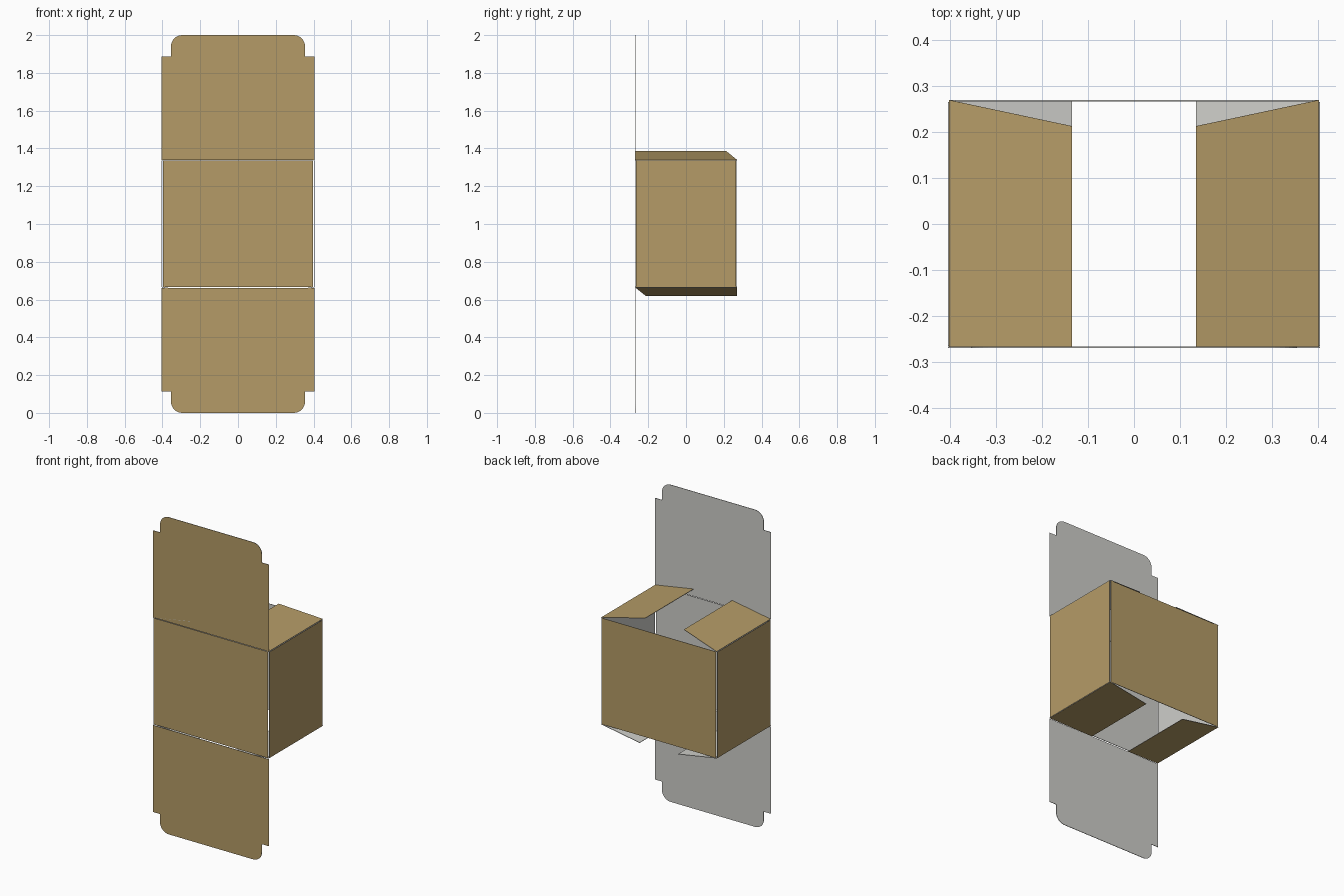
import bpy, bmesh, math
from mathutils import Vector

if "Cube" in bpy.data.objects:
    bpy.data.objects.remove(bpy.data.objects["Cube"])


def material(name, rgb):
    m = bpy.data.materials.new(name)
    m.diffuse_color = (*rgb, 1)
    m.use_nodes = True
    m.node_tree.nodes["Principled BSDF"].inputs["Base Color"].default_value = m.diffuse_color
    return m


KRAFT = material("kraft_brown", (0.46, 0.33, 0.135))
LINER = material("grey_white_liner", (0.62, 0.62, 0.59))
W, D, Z0, Z1, T, G = 0.405, 0.27, 0.665, 1.337, 0.003, 0.004


def panel(name, outline, origin, u, v):
    """Thin card: outline in the u/v plane, brown on the u x v side, liner elsewhere."""
    o, u, v = Vector(origin), Vector(u).normalized(), Vector(v).normalized()
    n = u.cross(v)
    bm = bmesh.new()
    outer = [bm.verts.new(o + u * a + v * b) for a, b in outline]
    inner = [bm.verts.new(p.co - n * T) for p in outer]
    bm.faces.new(outer)
    bm.faces.new(inner[::-1])
    k = len(outer)
    for i in range(k):
        j = (i + 1) % k
        bm.faces.new((outer[i], inner[i], inner[j], outer[j]))
    bmesh.ops.recalc_face_normals(bm, faces=bm.faces)
    for f in bm.faces:
        f.material_index = 0 if f.normal.dot(n) > 0.9 else 1
    me = bpy.data.meshes.new(name)
    bm.to_mesh(me)
    bm.free()
    me.materials.append(KRAFT)
    me.materials.append(LINER)
    ob = bpy.data.objects.new(name, me)
    bpy.context.collection.objects.link(ob)


def rect(a0, a1, b0, b1):
    return [(a0, b0), (a1, b0), (a1, b1), (a0, b1)]


# Four walls, with thin crease gaps at the corners
wx, wy = W - T - G, D - T - G / 2
panel("front_wall", rect(-wx, wx, Z0 + G / 2, Z1), (0, -D, 0), (1, 0, 0), (0, 0, 1))
panel("back_wall", rect(-wx, wx, Z0 + G / 2, Z1), (0, D, 0), (-1, 0, 0), (0, 0, 1))
for s, side in ((1, "right"), (-1, "left")):
    panel(side + "_wall", rect(-wy, wy, Z0 + G / 2, Z1 - G / 2),
          (s * W, 0, 0), (0, s, 0), (0, 0, 1))

# Lids with rounded tuck tabs, hinged open in line with the front wall
tab_w, lid_h, full_h, r = 0.355, 0.548, 0.66, 0.06
half = [(W, 0.0), (W, lid_h), (tab_w, lid_h)]
for i in range(9):
    t = math.pi / 2 * i / 8
    half.append((tab_w - r + r * math.cos(t), full_h - r + r * math.sin(t)))
lid = half + [(-a, b) for a, b in half[::-1]]
panel("top_lid", lid, (0, -D, 1.34), (1, 0, 0), (0, 0, 1))
panel("bottom_lid", lid, (0, -D, 0.66), (-1, 0, 0), (0, 0, -1))

# Dust flaps, tilted slightly outward, each with one tapered edge
reach = math.hypot(0.268, 0.046)
for s, side in ((1, "right"), (-1, "left")):
    for up, level, z in ((1, "top", 1.34), (-1, "bottom", 0.665)):
        # taper is at the back on top, at the front underneath
        e = up * s
        flap = [(-D * e, 0), (D * e, 0), (0.213 * e, reach), (-D * e, reach)]
        flap = [(a * up, b) for a, b in flap]
        if up < 0:
            flap = [(-a, b) for a, b in [(-D * s, 0), (D * s, 0), (D * s, reach), (-0.213 * s, reach)]]
        panel(f"{level}_{side}_dust_flap", flap, (s * (W - 0.002), 0, z),
              (0, up * s, 0) if up > 0 else (0, -s, 0), (-s * 0.268, 0, up * 0.046))
